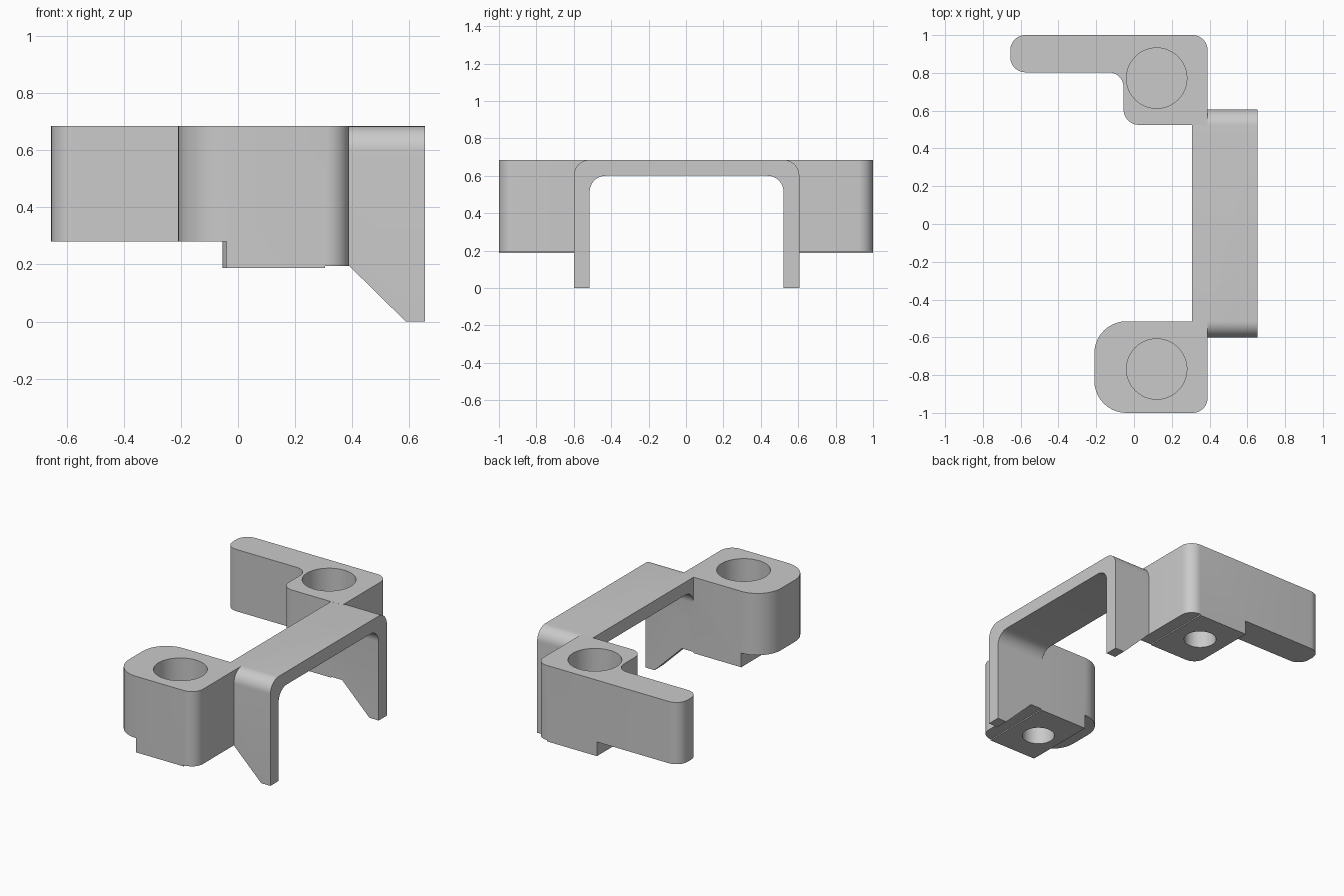
import bpy
import bmesh
from math import radians
from mathutils import Vector

if "Cube" in bpy.data.objects:
    bpy.data.objects.remove(bpy.data.objects["Cube"], do_unlink=True)

GREY = (0.59, 0.59, 0.59, 1)
mat = bpy.data.materials.new("plain grey")
mat.use_nodes = True
mat.diffuse_color = GREY
mat.node_tree.nodes["Principled BSDF"].inputs["Base Color"].default_value = GREY

TOP, BOTTOM, STEP, STRIP = 0.685, 0.187, 0.28, 0.195


def rounded(points, steps=10):
    """Round each (a, b, radius) corner of a right-angled outline."""
    out = []
    for i, (a, b, r) in enumerate(points):
        p = Vector((a, b))
        if r == 0:
            out.append(p)
            continue
        u = (Vector(points[i - 1][:2]) - p).normalized()
        v = (Vector(points[(i + 1) % len(points)][:2]) - p).normalized()
        centre = p + (u + v) * r
        for k in range(steps + 1):
            out.append(centre + (-v).slerp(-u, k / steps) * r)
    return out


def prism(name, points, axis, lo, hi):
    """Extrude an outline along an axis."""
    place = {"x": lambda p, t: (t, p.x, p.y),
             "y": lambda p, t: (p.x, t, p.y),
             "z": lambda p, t: (p.x, p.y, t)}[axis]
    bm = bmesh.new()
    face = bm.faces.new([bm.verts.new(place(p, lo)) for p in rounded(points)])
    ext = bmesh.ops.extrude_face_region(bm, geom=[face], use_keep_orig=True)
    for v in ext["geom"]:
        if isinstance(v, bmesh.types.BMVert):
            v.co["xyz".index(axis)] = hi
    bmesh.ops.recalc_face_normals(bm, faces=bm.faces)
    mesh = bpy.data.meshes.new(name)
    bm.to_mesh(mesh)
    bm.free()
    mesh.materials.append(mat)
    obj = bpy.data.objects.new(name, mesh)
    bpy.context.collection.objects.link(obj)
    return obj


def box(name, x0, x1, y0, y1, z0, z1):
    return prism(name, [(x0, y0, 0), (x1, y0, 0), (x1, y1, 0), (x0, y1, 0)], "z", z0, z1)


def disc(name, x, y, r, z0, z1):
    bpy.ops.mesh.primitive_cylinder_add(vertices=48, radius=r, depth=z1 - z0,
                                        location=(x, y, (z0 + z1) / 2))
    obj = bpy.context.object
    obj.name = name
    obj.data.materials.append(mat)
    return obj


def combine(target, tool, operation="DIFFERENCE"):
    mod = target.modifiers.new("combine", "BOOLEAN")
    mod.operation, mod.solver, mod.object = operation, "EXACT", tool
    bpy.context.view_layer.objects.active = target
    bpy.ops.object.modifier_apply(modifier=mod.name)
    bpy.data.objects.remove(tool, do_unlink=True)


# Mounting blocks: the back one carries a long arm
back = prism("back_block", [
    (-0.655, 1, 0.08), (-0.655, 0.803, 0.08), (-0.055, 0.803, 0.08),
    (-0.055, 0.525, 0.08), (0.39, 0.525, 0), (0.39, 1, 0.08)], "z", BOTTOM, TOP)
front = prism("front_block", [
    (-0.21, -1, 0.17), (0.39, -1, 0.08), (0.39, -0.515, 0),
    (-0.21, -0.515, 0.17)], "z", BOTTOM, TOP)

# Raised undersides, top pockets and bottom bores
for block, y, step_x in ((back, 0.772, -0.054), (front, -0.768, -0.04)):
    combine(block, box("step_cut", -1, step_x, y - 0.4, y + 0.4, 0, STEP))
    combine(block, box("strip_cut", 0.306, 0.6, y - 0.4, y + 0.4, 0, STRIP))
    combine(block, disc("pocket_cut", 0.12, y, 0.16, 0.42, 0.9))
    combine(block, disc("bore_cut", 0.12, y, 0.098, 0, 0.35))

# Bridge: arch profile swept sideways, legs trimmed to a slant
bridge = prism("bridge", [
    (-0.6, 0, 0), (-0.6, TOP, 0.085), (0.606, TOP, 0.085), (0.606, 0, 0),
    (0.521, 0, 0), (0.521, 0.6, 0.085), (-0.515, 0.6, 0.085), (-0.515, 0, 0)],
    "x", 0.306, 0.655)
combine(bridge, prism("leg_cut", [
    (0.2, -0.1, 0), (0.69, -0.1, 0), (0.39, STRIP, 0), (0.2, STRIP, 0)], "y", -1.2, 1.2))

# One solid bracket
combine(bridge, back, "UNION")
combine(bridge, front, "UNION")
bridge.name = "bracket"
bpy.ops.object.select_all(action="DESELECT")
bridge.select_set(True)
bpy.context.view_layer.objects.active = bridge
bpy.ops.object.shade_smooth_by_angle(angle=radians(30))
